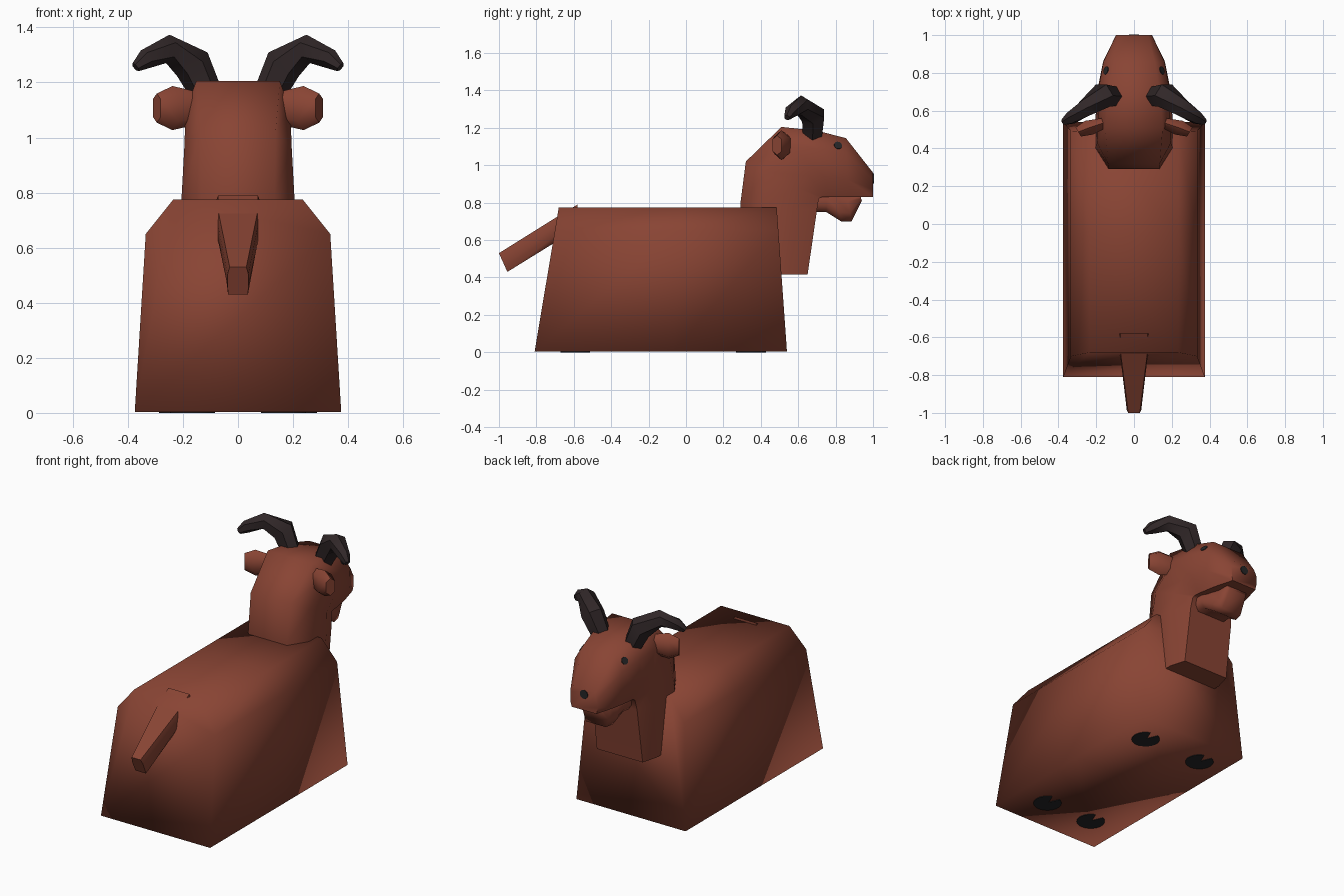
import bpy, bmesh, math
from mathutils import Vector

if "Cube" in bpy.data.objects:
    bpy.data.objects.remove(bpy.data.objects["Cube"])


def material(name, rgb):
    m = bpy.data.materials.new(name)
    m.diffuse_color = (*rgb, 1)
    m.use_nodes = True
    m.node_tree.nodes["Principled BSDF"].inputs["Base Color"].default_value = m.diffuse_color
    return m


BROWN = material("red_brown_coat", (0.25, 0.058, 0.034))
HORN = material("dark_horn", (0.030, 0.020, 0.021))
BLACK = material("charcoal_mark", (0.019, 0.019, 0.020))


def finish(bm, name, mat, angle=180):
    bmesh.ops.recalc_face_normals(bm, faces=bm.faces)
    me = bpy.data.meshes.new(name)
    bm.to_mesh(me)
    bm.free()
    me.materials.append(mat)
    me.shade_smooth()
    if angle < 180:
        me.set_sharp_from_angle(angle=math.radians(angle))
    ob = bpy.data.objects.new(name, me)
    bpy.context.collection.objects.link(ob)
    return ob


def loft(name, rings, mat, angle=60):
    """Skin a list of equal-length point rings and cap both ends."""
    bm = bmesh.new()
    vs = [[bm.verts.new(p) for p in r] for r in rings]
    n = len(vs[0])
    for a, b in zip(vs, vs[1:]):
        for i in range(n):
            j = (i + 1) % n
            bm.faces.new((a[i], a[j], b[j], b[i]))
    bm.faces.new(vs[0])
    bm.faces.new(vs[-1])
    return finish(bm, name, mat, angle)


def section(top, bottom, w, ft=0.72, fb=0.8):
    """Eight-sided ring between two (y, z) points, with half width w."""
    t, b = Vector((0, *top)), Vector((0, *bottom))
    half = [(ft * w, 0), (w, 0.28), (w, 0.7), (fb * w, 1)]
    pts = half + [(-x, k) for x, k in reversed(half)]
    return [t.lerp(b, k) + Vector((x, 0, 0)) for x, k in pts]


# Body: tapered block with chamfered top edges and sloping ends
outline = [(0.375, 0.003), (0.335, 0.65), (0.235, 0.775)]
outline += [(-x, z) for x, z in reversed(outline)]


def body_ring(f):
    ring = []
    for x, z in outline:
        k = z / 0.775
        back, front = -0.81 + 0.13 * k, 0.54 - 0.055 * k
        ring.append((x, back + (front - back) * f, z))
    return ring


loft("body", [body_ring(f) for f in (0, 0.55, 1)], BROWN, 180)

# Neck and head: one tube that bends from the chest to the snout
head = loft("neck_and_head", [
    section((0.32, 0.415), (0.65, 0.415), 0.185, 0.7, 0.85),
    section((0.29, 0.79), (0.70, 0.76), 0.205, 0.65, 0.75),
    section((0.32, 1.02), (0.71, 0.822), 0.195, 0.7, 0.75),
    section((0.51, 1.205), (0.725, 0.83), 0.19, 0.8, 0.75),
    section((0.70, 1.185), (0.76, 0.83), 0.187, 0.72, 0.75),
    section((0.855, 1.145), (0.87, 0.83), 0.162, 0.68, 0.75),
    section((1.0, 0.96), (1.0, 0.83), 0.095, 0.8, 0.9),
], BROWN, 65)

# Lower jaw with beard
loft("lower_jaw", [
    section((0.64, 0.86), (0.64, 0.75), 0.125),
    section((0.75, 0.86), (0.75, 0.75), 0.115),
    section((0.80, 0.86), (0.83, 0.70), 0.10),
    section((0.86, 0.85), (0.885, 0.70), 0.085),
    section((0.93, 0.845), (0.94, 0.81), 0.07),
], BROWN, 65)

# Tail
loft("tail", [
    section((-0.58, 0.79), (-0.58, 0.67), 0.085, 0.85, 0.7),
    section((-0.68, 0.73), (-0.68, 0.60), 0.075, 0.95, 0.75),
    section((-1.0, 0.53), (-0.955, 0.43), 0.038, 0.8, 0.95),
], BROWN, 65)


# Horns: hexagonal tubes that sweep up, out and back
horn_path = [((0.10, 0.675, 1.13), 0.055), ((0.165, 0.68, 1.265), 0.07),
             ((0.255, 0.615, 1.322), 0.052), ((0.335, 0.56, 1.285), 0.036),
             ((0.372, 0.54, 1.255), 0.018)]


def horn_rings(side):
    pts = [Vector((p[0] * side, p[1], p[2])) for p, r in horn_path]
    rings = []
    for i, p in enumerate(pts):
        d = (pts[min(i + 1, 4)] - pts[max(i - 1, 0)]).normalized()
        u = d.cross(Vector((0, 1, 0))).normalized()
        v = d.cross(u)
        r = horn_path[i][1]
        rings.append([p + r * (math.cos(a) * u + math.sin(a) * v)
                      for a in (k * math.pi / 3 for k in range(6))])
    return rings


# Ears: flat leaves swept outward and back (x, y, half height, half thickness)
ear_path = [(0.13, 0.545, 0.055, 0.02), (0.238, 0.51, 0.08, 0.036),
            (0.295, 0.487, 0.053, 0.024)]


def ear_rings(side):
    rings = []
    for x, y, h, t in ear_path:
        shape = [(0, 1), (1, 0.6), (1, -0.6), (0, -1), (-1, -0.6), (-1, 0.6)]
        rings.append([(side * (x + 0.6 * t * a), y + t * a, 1.107 + h * b)
                      for a, b in shape])
    return rings


for side, word in ((1, "right"), (-1, "left")):
    loft(word + "_horn", horn_rings(side), HORN, 50)
    loft(word + "_ear", ear_rings(side), BROWN, 65)


# Eyes and nose: thin discs laid on the head surface
def disc(name, near, radius):
    ok, loc, nor, _ = head.closest_point_on_mesh(Vector(near))
    bm = bmesh.new()
    bmesh.ops.create_cone(bm, cap_ends=True, segments=12, radius1=radius,
                          radius2=radius, depth=0.008)
    rot = nor.to_track_quat('Z', 'Y').to_matrix().to_4x4()
    rot.translation = loc
    bm.transform(rot)
    finish(bm, name, BLACK, 30)


disc("right_eye", (0.155, 0.815, 1.11), 0.022)
disc("left_eye", (-0.155, 0.815, 1.11), 0.022)
disc("nose", (0, 0.992, 0.93), 0.027)


# Hoof marks: notched thin plates under the body
def hoof(name, x, y, r=0.082):
    bm = bmesh.new()
    rim = [math.radians(110 + k * 320 / 20) for k in range(21)]
    pts = [(x + r * math.cos(a), y + r * math.sin(a)) for a in rim]
    pts.append((x, y + 0.15 * r))
    f = bm.faces.new([bm.verts.new((px, py, 0)) for px, py in pts])
    ext = bmesh.ops.extrude_face_region(bm, geom=[f])
    top = [v for v in ext["geom"] if isinstance(v, bmesh.types.BMVert)]
    bmesh.ops.translate(bm, verts=top, vec=(0, 0, 0.005))
    finish(bm, name, BLACK, 30)


for side, word in ((1, "right"), (-1, "left")):
    hoof("front_%s_hoof" % word, side * 0.205, 0.35)
    hoof("rear_%s_hoof" % word, side * 0.165, -0.59)
